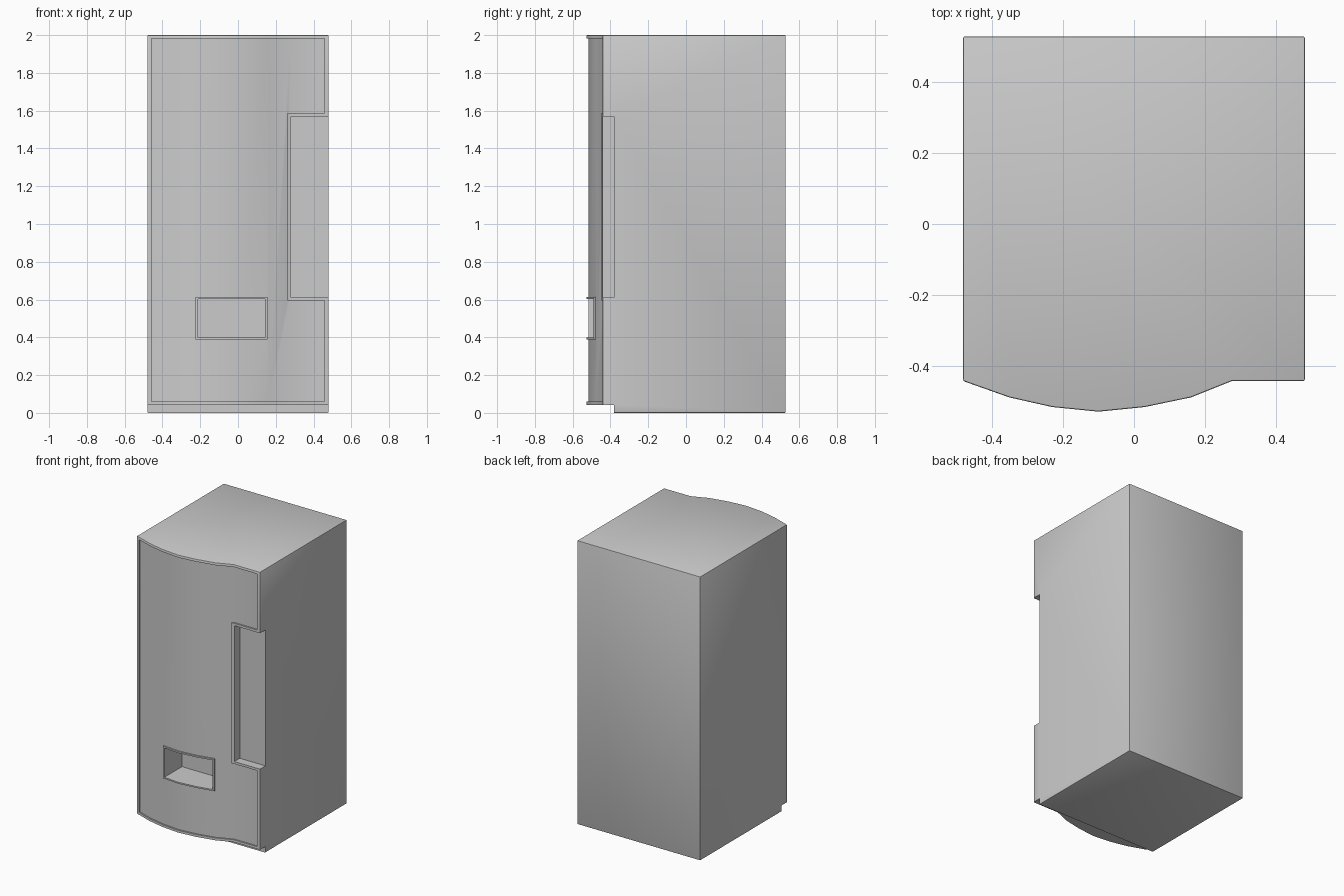
import bpy, bmesh
from mathutils import Vector

if "Cube" in bpy.data.objects:
    bpy.data.objects.remove(bpy.data.objects["Cube"], do_unlink=True)

grey = bpy.data.materials.new("cabinet grey")
grey.use_nodes = True
COLOUR = (0.6, 0.6, 0.6, 1)
grey.diffuse_color = COLOUR
grey.node_tree.nodes["Principled BSDF"].inputs["Base Color"].default_value = COLOUR

# Plan outline of the bulged door, from right to left of the cabinet
DOOR = [(-0.48, -0.441), (-0.35, -0.487), (-0.23, -0.514), (-0.10, -0.527),
        (0.03, -0.514), (0.16, -0.487), (0.275, -0.441), (0.48, -0.441)]
BACK, KICK = 0.527, -0.38


def prism(name, outline, z0, z1):
    """Extrude a plan outline from z0 up to z1."""
    bm = bmesh.new()
    base = bm.faces.new([bm.verts.new((x, y, z0)) for x, y in outline])
    top = bmesh.ops.extrude_face_region(bm, geom=[base])["geom"]
    bmesh.ops.translate(bm, vec=Vector((0, 0, z1 - z0)),
                        verts=[v for v in top if isinstance(v, bmesh.types.BMVert)])
    bmesh.ops.recalc_face_normals(bm, faces=bm.faces)
    mesh = bpy.data.meshes.new(name)
    bm.to_mesh(mesh)
    bm.free()
    mesh.materials.append(grey)
    ob = bpy.data.objects.new(name, mesh)
    bpy.context.collection.objects.link(ob)
    return ob


def box(name, x0, x1, y0, y1, z0, z1):
    return prism(name, [(x0, y0), (x1, y0), (x1, y1), (x0, y1)], z0, z1)


def apply(ob, kind, **settings):
    mod = ob.modifiers.new(kind.title(), kind)
    for key, value in settings.items():
        setattr(mod, key, value)
    bpy.ops.object.select_all(action="DESELECT")
    bpy.context.view_layer.objects.active = ob
    ob.select_set(True)
    bpy.ops.object.modifier_apply(modifier=mod.name)


def cut(ob, tool):
    apply(ob, "BOOLEAN", operation="DIFFERENCE", solver="EXACT", object=tool)
    bpy.data.objects.remove(tool, do_unlink=True)


# Cabinet with softened edges
cabinet = prism("cabinet", DOOR + [(0.48, BACK), (-0.48, BACK)], 0, 2)
apply(cabinet, "BEVEL", width=0.005, segments=2, limit_method="ANGLE", angle_limit=0.7)

# Toe kick under the door
cut(cabinet, box("kick_cutter", -1, 1, -1, KICK, -0.1, 0.043))

# Door panel sunk behind a raised rim, which also runs round the openings
SINK, EDGE = 0.01, 0.458
inner = [(max(-EDGE, min(EDGE, x)), y + SINK) for x, y in DOOR]
inner[0] = (-EDGE, -0.449 + SINK)
panel = prism("panel_cutter", inner + [(EDGE, -0.7), (-EDGE, -0.7)], 0.06, 1.982)
cut(panel, box("control_rim", 0.262, 1, -1, 0, 0.595, 1.587))
cut(panel, box("hatch_rim", -0.226, 0.156, -1, 0, 0.388, 0.614))
cut(cabinet, panel)

# Control recess on the left side and delivery hatch below
cut(cabinet, box("control_cutter", 0.28, 1, -1, KICK, 0.612, 1.57))
cut(cabinet, box("hatch_cutter", -0.213, 0.143, -1, -0.32, 0.398, 0.604))

bpy.ops.object.select_all(action="DESELECT")
bpy.context.view_layer.objects.active = cabinet
cabinet.select_set(True)
bpy.ops.object.shade_smooth_by_angle(angle=0.5)
